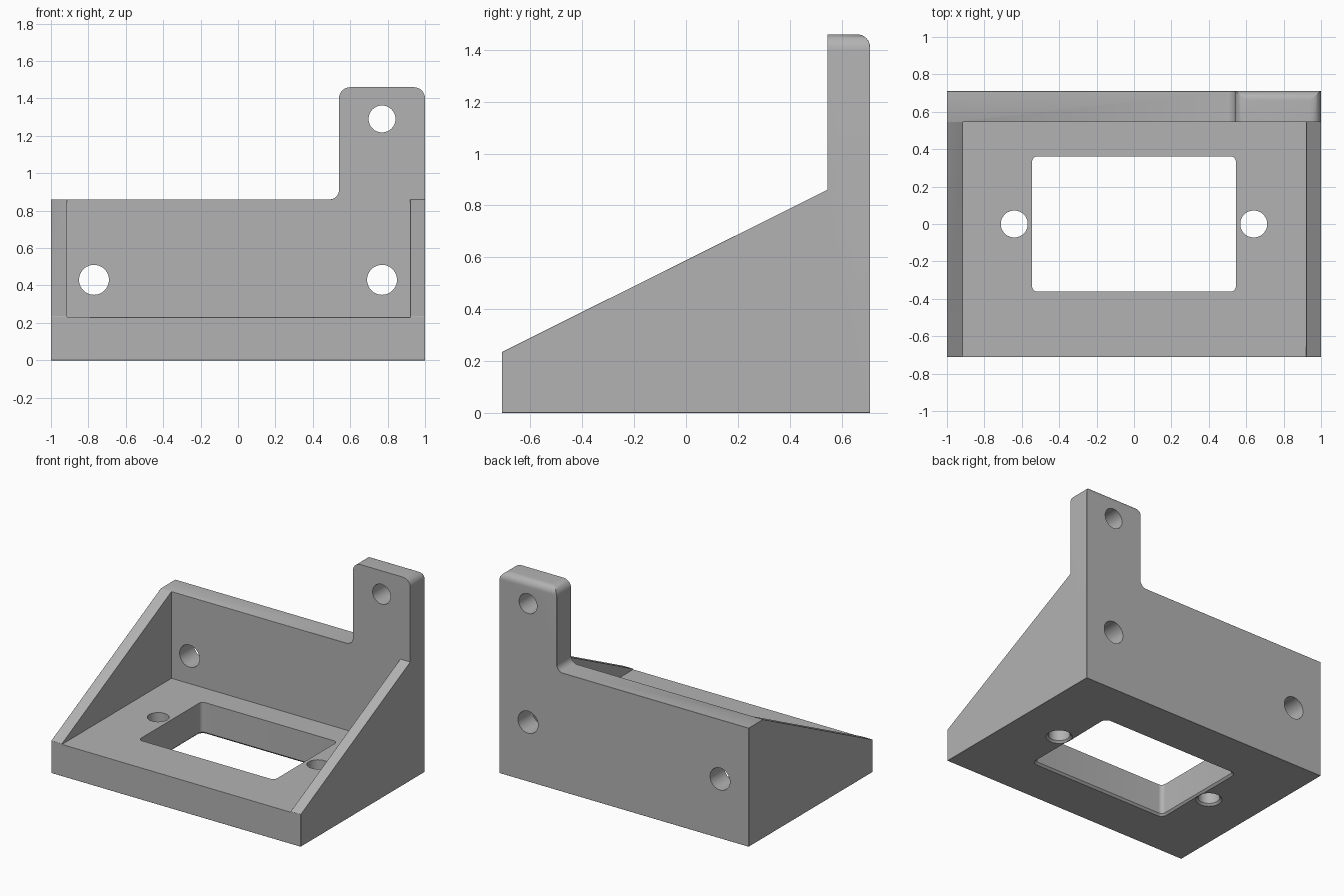
import bpy, bmesh, math
from mathutils import Vector

cube = bpy.data.objects.get("Cube")
if cube:
    bpy.data.objects.remove(cube, do_unlink=True)

grey = bpy.data.materials.new("light grey plastic")
grey.use_nodes = True
colour = (0.45, 0.45, 0.45, 1)
grey.diffuse_color = colour
grey.node_tree.nodes["Principled BSDF"].inputs["Base Color"].default_value = colour


def arc(cx, cy, r, start, end, steps=8):
    """Points on an arc, angles in degrees."""
    angles = [math.radians(start + (end - start) * i / steps) for i in range(steps + 1)]
    return [(cx + r * math.cos(a), cy + r * math.sin(a)) for a in angles]


def circle(cx, cy, r):
    return arc(cx, cy, r, 0, 360, 48)[:-1]


def prism(name, profile, axis, low, high):
    """Extrude a 2D profile along x, y or z."""
    place = {"x": lambda u, v, w: (w, u, v),
             "y": lambda u, v, w: (u, w, v),
             "z": lambda u, v, w: (u, v, w)}[axis]
    bm = bmesh.new()
    face = bm.faces.new([bm.verts.new(place(u, v, low)) for u, v in profile])
    new = bmesh.ops.extrude_face_region(bm, geom=[face])["geom"]
    shift = Vector(place(0, 0, high - low))
    bmesh.ops.translate(bm, vec=shift, verts=[g for g in new if isinstance(g, bmesh.types.BMVert)])
    bmesh.ops.recalc_face_normals(bm, faces=bm.faces)
    mesh = bpy.data.meshes.new(name)
    bm.to_mesh(mesh)
    bm.free()
    obj = bpy.data.objects.new(name, mesh)
    bpy.context.collection.objects.link(obj)
    mesh.materials.append(grey)
    return obj


def combine(obj, tool, operation="DIFFERENCE"):
    """Apply a boolean and discard the cutter."""
    mod = obj.modifiers.new("cut", "BOOLEAN")
    mod.operation, mod.object, mod.solver = operation, tool, "EXACT"
    bpy.context.view_layer.objects.active = obj
    bpy.ops.object.modifier_apply(modifier=mod.name)
    bpy.data.objects.remove(tool, do_unlink=True)


def chamfer(obj, width, wanted):
    """Chamfer the sharp outward edges picked by a rule."""
    bm = bmesh.new()
    bm.from_mesh(obj.data)
    bmesh.ops.remove_doubles(bm, verts=bm.verts, dist=0.0005)
    bmesh.ops.dissolve_limit(bm, angle_limit=0.02, verts=bm.verts, edges=bm.edges)
    edges = [e for e in bm.edges if len(e.link_faces) == 2
             and e.calc_face_angle_signed(0) > 0.4
             and wanted(*[v.co for v in e.verts])]
    bmesh.ops.bevel(bm, geom=edges, offset=width, segments=1, profile=0.5,
                    affect="EDGES", clamp_overlap=True)
    bm.to_mesh(obj.data)
    bm.free()


BACK, WALL, TOP, POST, FLOOR = 0.71, 0.545, 0.86, 1.46, 0.23

# Bracket outline: front silhouette crossed with side silhouette
front_outline = ([(-1, 0), (1, 0)] + arc(0.94, POST - 0.06, 0.06, 0, 90)
                 + arc(0.60, POST - 0.06, 0.06, 90, 180)
                 + arc(0.49, TOP + 0.05, 0.05, 0, -90) + [(-1, TOP)])
side_outline = ([(-BACK, 0), (BACK, 0)] + arc(BACK - 0.05, POST - 0.05, 0.05, 0, 90)
                + [(WALL, POST), (WALL, TOP), (-BACK, 0.235)])
bracket = prism("mounting_bracket", front_outline, "y", -0.9, 0.9)
combine(bracket, prism("side_cutter", side_outline, "x", -1.2, 1.2), "INTERSECT")

# Open tray between the sloping side walls
tray = [(-0.915, -1), (0.92, -1), (0.92, WALL), (-0.915, WALL)]
combine(bracket, prism("tray_cutter", tray, "z", FLOOR, 1.1))


# Small chamfers on outer edges; post front and left wall's inner rim stay crisp
def outer_edge(a, b):
    on_post_front = all(abs(p.y - WALL) < 0.002 and p.z > TOP - 0.01 for p in (a, b)) \
        and max(a.x, b.x) > 0.545
    post_side = min(a.z, b.z) > TOP + 0.001 and min(a.y, b.y) < WALL + 0.002
    left_rim = all(abs(p.x + 0.915) < 0.002 for p in (a, b))
    return not (on_post_front or post_side or left_rim)


chamfer(bracket, 0.014, outer_edge)

# Rectangular opening and screw holes through the floor
w, d, r = 0.545, 0.362, 0.03
opening = (arc(w - r, d - r, r, 0, 90) + arc(r - w, d - r, r, 90, 180)
           + arc(r - w, r - d, r, 180, 270) + arc(w - r, r - d, r, 270, 360))
combine(bracket, prism("opening_cutter", opening, "z", -0.2, 0.4))
for x in (-0.64, 0.64):
    combine(bracket, prism("floor_hole_cutter", circle(x, 0, 0.072), "z", -0.2, 0.4))

# Screw holes through the back wall and the post
for x, z, radius in ((-0.77, 0.43, 0.08), (0.77, 0.43, 0.08), (0.77, 1.29, 0.072)):
    combine(bracket, prism("wall_hole_cutter", circle(x, z, radius), "y", 0.4, 0.9))

# Chamfer the openings on the underside
chamfer(bracket, 0.014, lambda a, b: all(
    abs(p.z) < 0.001 and abs(p.x) < 0.8 and abs(p.y) < 0.5 for p in (a, b)))

for o in bpy.context.selected_objects:
    o.select_set(False)
bracket.select_set(True)
bpy.context.view_layer.objects.active = bracket
bpy.ops.object.shade_smooth_by_angle(angle=math.radians(25))
